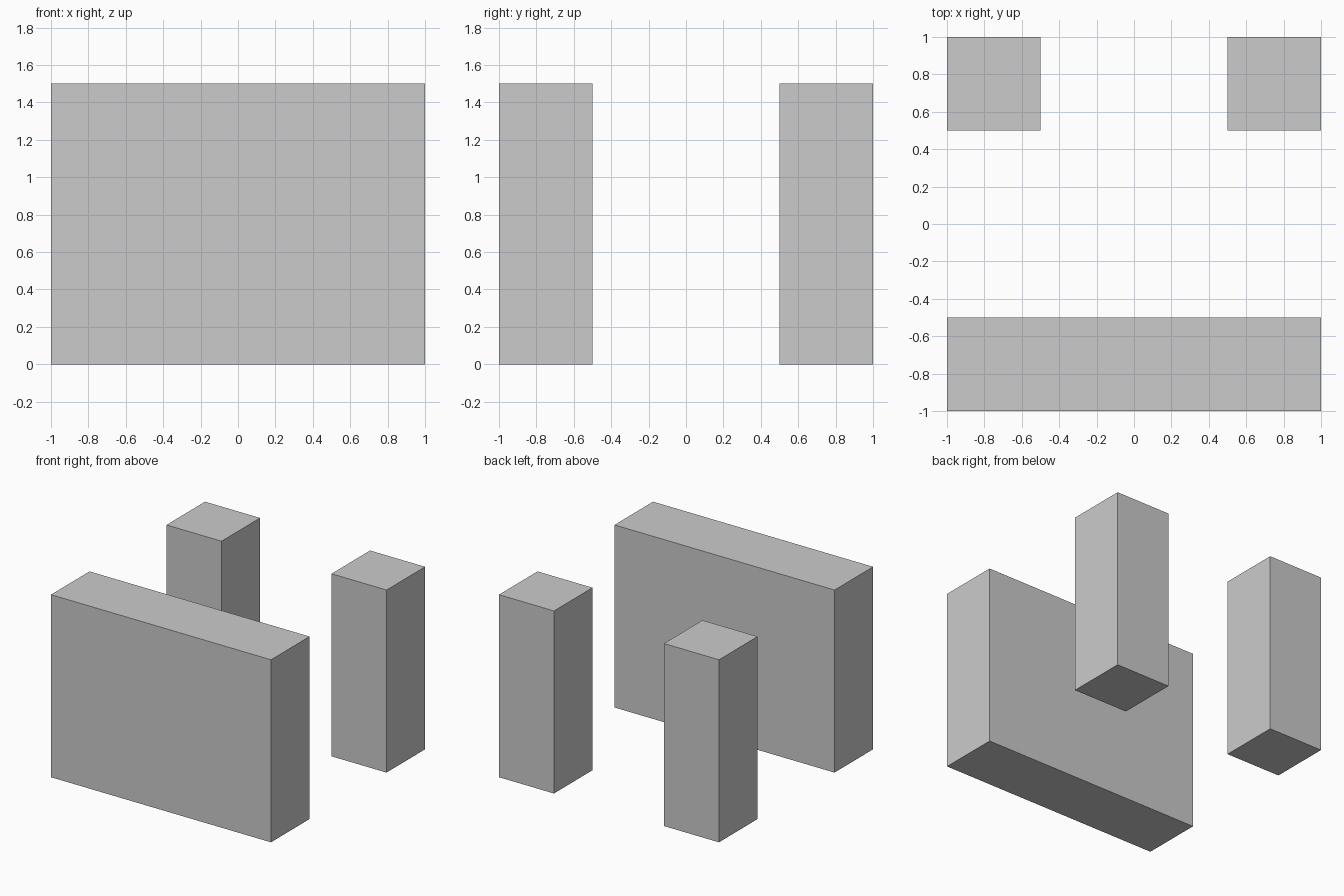
import bpy

if "Cube" in bpy.data.objects:
    bpy.data.objects.remove(bpy.data.objects["Cube"])

HEIGHT = 1.5
DEPTH = 0.5


def box(name, x, y, width):
    """Upright box standing on z = 0, centred at x, y."""
    bpy.ops.mesh.primitive_cube_add(size=1, location=(x, y, HEIGHT / 2))
    obj = bpy.context.object
    obj.name = name
    obj.scale = (width, DEPTH, HEIGHT)
    bpy.ops.object.transform_apply(location=False, rotation=False, scale=True)
    return obj


# Wide wall along the front
box("front_wall", 0, -0.75, 2.0)

# Two square pillars at the back corners
for side, x in (("left", -0.75), ("right", 0.75)):
    box(f"back_pillar_{side}", x, 0.75, DEPTH)
